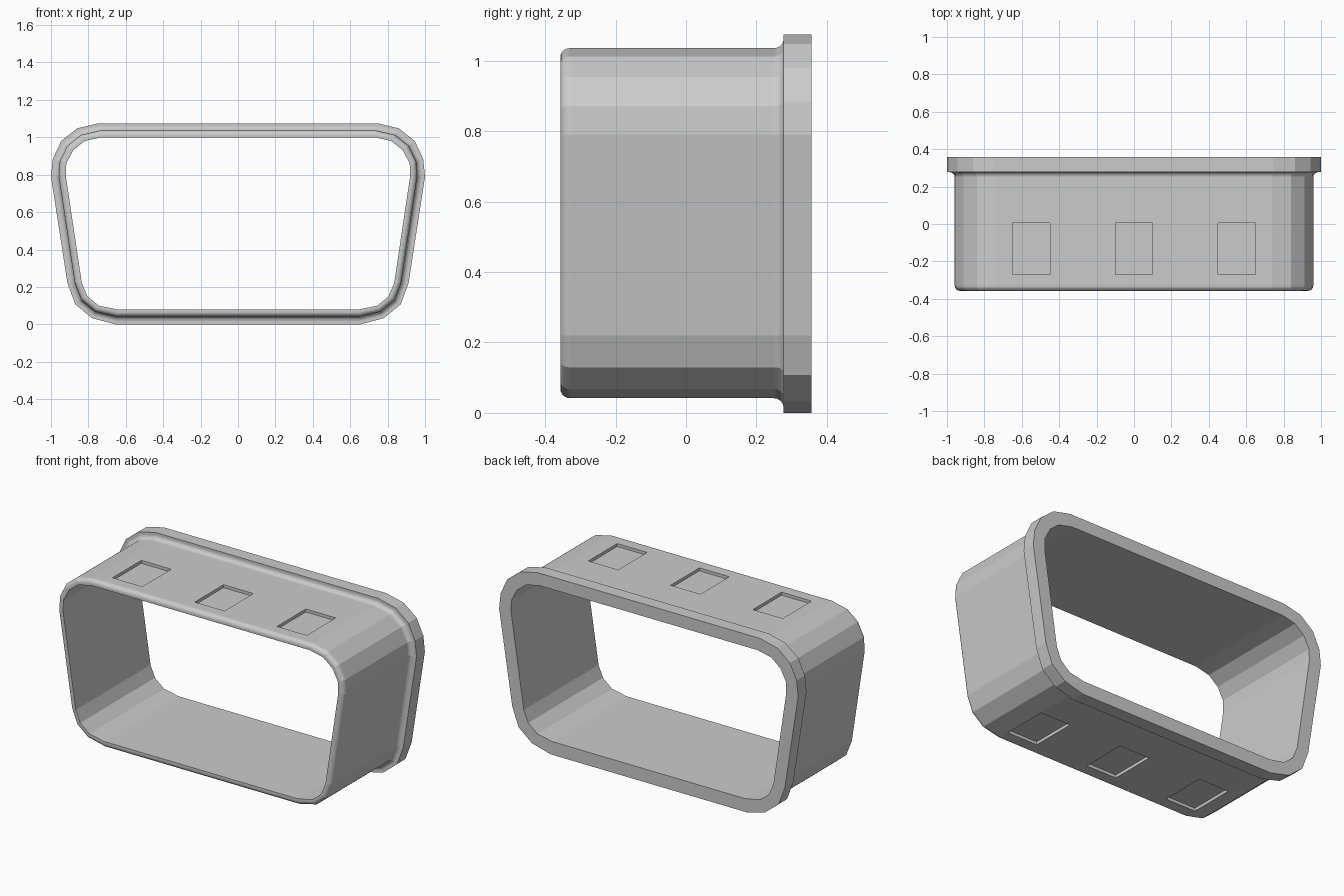
import bpy, bmesh, math
from mathutils import Vector

if "Cube" in bpy.data.objects:
    bpy.data.objects.remove(bpy.data.objects["Cube"], do_unlink=True)

grey = bpy.data.materials.new("light grey")
grey.use_nodes = True
colour = (0.6, 0.6, 0.6, 1)
grey.diffuse_color = colour
grey.node_tree.nodes["Principled BSDF"].inputs["Base Color"].default_value = colour

# Right half of the rounded trapezoid, bottom to top: opening and flange outlines
opening = [(.645, .08), (.745, .10), (.805, .15), (.835, .22),
           (.92, .79), (.918, .86), (.882, .93), (.82, .98), (.73, 1.0)]
flange = [(.655, 0), (.78, .033), (.87, .107), (.912, .22),
          (1.0, .79), (.99, .885), (.945, .98), (.86, 1.048), (.745, 1.075)]
BODY = .48        # body surface, as a fraction between opening and flange
FRONT, BACK = -.357, .357


def outline(t):
    """Closed outline between the opening (0) and the flange (1)."""
    half = [Vector(a).lerp(Vector(b), t) for a, b in zip(opening, flange)]
    return half + [Vector((-p.x, p.y)) for p in reversed(half)]


def new_object(name, bm):
    bmesh.ops.recalc_face_normals(bm, faces=bm.faces)
    mesh = bpy.data.meshes.new(name)
    bm.to_mesh(mesh)
    bm.free()
    mesh.materials.append(grey)
    obj = bpy.data.objects.new(name, mesh)
    bpy.context.collection.objects.link(obj)
    return obj


# Cross-section of the wall: (outline fraction, y)
steps = [i / 6 * math.pi / 2 for i in range(7)]
section = [(0, FRONT)]
section += [(BODY - .34 * (1 - math.sin(a)), FRONT + .027 * (1 - math.cos(a))) for a in steps]
section += [(BODY + .34 * (1 - math.cos(a)), .25 + .027 * math.sin(a)) for a in steps]
section += [(1, .277), (1, BACK), (0, BACK)]

# Sleeve with rounded front lip, fillet and rear flange
bm = bmesh.new()
rings = [[bm.verts.new((p.x, y, p.y)) for p in outline(t)] for t, y in section]
for a, b in zip(rings, rings[1:] + rings[:1]):
    for i in range(len(a)):
        j = (i + 1) % len(a)
        bm.faces.new((a[i], a[j], b[j], b[i]))
sleeve = new_object("flanged_sleeve", bm)

# Shallow rectangular pockets in the top and bottom walls
bm = bmesh.new()
body = outline(BODY)
for z in (min(p.y for p in body), max(p.y for p in body)):
    for x in (-.55, 0, .55):
        cube = bmesh.ops.create_cube(bm, size=1)["verts"]
        bmesh.ops.scale(bm, vec=(.2, .275, .036), verts=cube)
        bmesh.ops.translate(bm, vec=(x, -.133, z), verts=cube)
cutter = new_object("pocket_cutter", bm)
cutter.hide_render = True
cutter.hide_viewport = True

cut = sleeve.modifiers.new("pockets", "BOOLEAN")
cut.operation = "DIFFERENCE"
cut.solver = "EXACT"
cut.object = cutter
